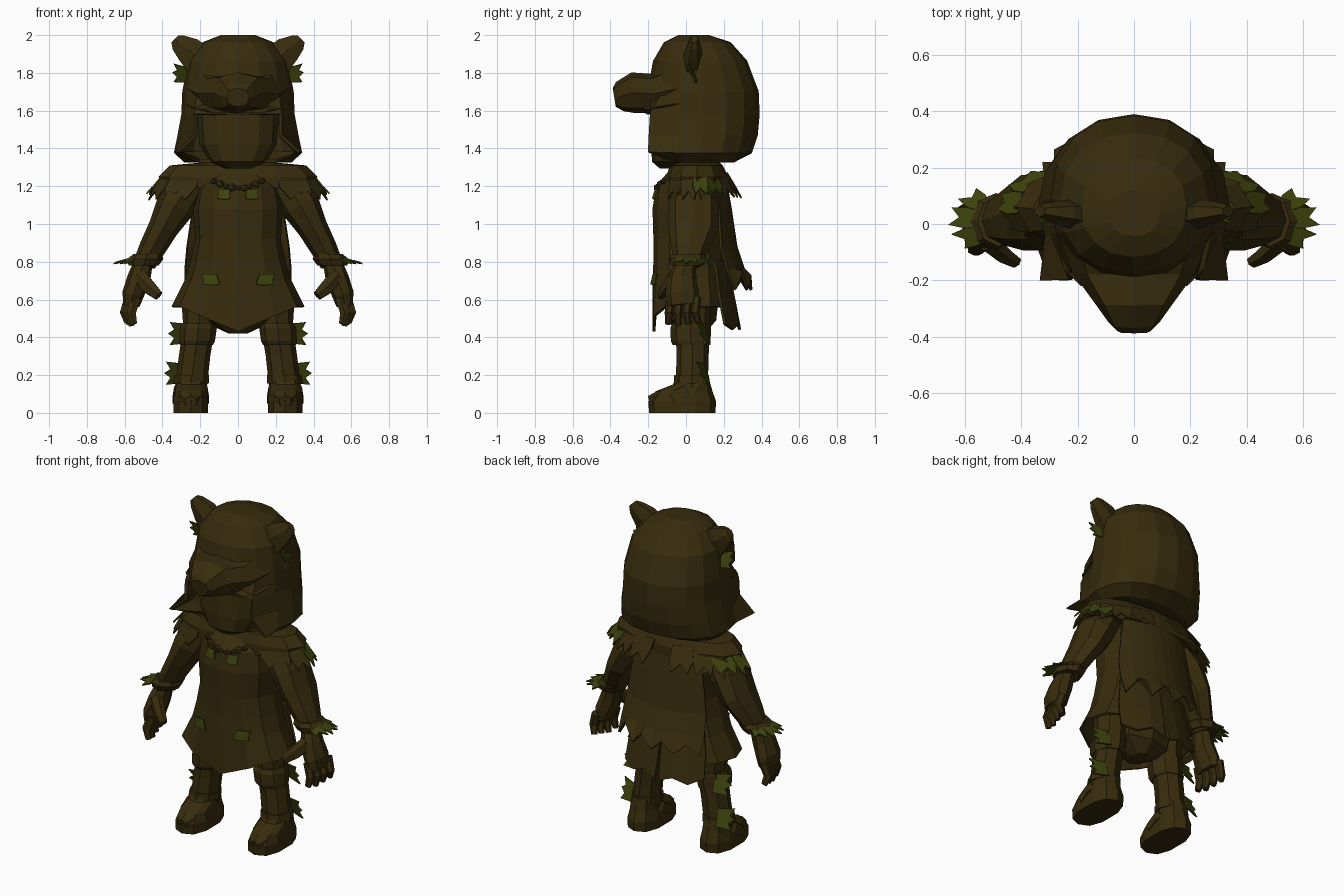
import bpy, bmesh, math, random
from mathutils import Vector

random.seed(4)
cube = bpy.data.objects.get("Cube")
if cube:
    bpy.data.objects.remove(cube, do_unlink=True)


def material(name, rgb):
    m = bpy.data.materials.new(name)
    m.use_nodes = True
    m.diffuse_color = (*rgb, 1)
    m.node_tree.nodes["Principled BSDF"].inputs["Base Color"].default_value = (*rgb, 1)
    return m


BROWN = material("dark brown", (0.038, 0.025, 0.004))
GREEN = material("leaf green", (0.046, 0.057, 0.004))
RAGGED = [(0, 0), (1, -.1), (.75, .25), (1.1, .5), (.75, .7), (1, 1.1), (0, 1)]
PATCH = [(0, .1), (.5, 0), (1, .1), (.9, .5), (1, 1), (.1, 1)]


def finish(name, bm, mat=BROWN, pair=False, thick=0):
    bmesh.ops.recalc_face_normals(bm, faces=bm.faces[:])
    mesh = bpy.data.meshes.new(name)
    bm.to_mesh(mesh)
    bm.free()
    mesh.materials.append(mat)
    ob = bpy.data.objects.new(name, mesh)
    bpy.context.collection.objects.link(ob)
    if thick:
        s = ob.modifiers.new("thickness", 'SOLIDIFY')
        s.thickness, s.offset = thick, 0
    if pair:
        ob.modifiers.new("mirror", 'MIRROR')
    return ob


def tube(bm, path, sides=8, flat=False, power=1.0, caps=True):
    """Skin rings (x, y, z, r_across, r_deep) along a path; flat keeps rings level."""
    pts = [Vector(p[:3]) for p in path]
    rings = []
    for i, p in enumerate(path):
        d = (pts[min(i + 1, len(pts) - 1)] - pts[max(i - 1, 0)]).normalized()
        if flat:
            d = Vector((0, 0, 1))
        v = Vector((0, 0, 1)) if abs(d.y) > 0.8 else Vector((0, 1, 0))
        u = v.cross(d).normalized()
        v = d.cross(u)
        ring = []
        for k in range(sides):
            a = math.tau * k / sides - math.pi / 2
            c, s = math.cos(a), math.sin(a)
            c = math.copysign(abs(c) ** power, c)
            s = math.copysign(abs(s) ** power, s)
            ring.append(bm.verts.new(pts[i] + u * c * p[3] + v * s * p[4]))
        rings.append(ring)
    for a, b in zip(rings, rings[1:]):
        for k in range(sides):
            j = (k + 1) % sides
            bm.faces.new((a[k], a[j], b[j], b[k]))
    if caps:
        bm.faces.new(rings[0])
        bm.faces.new(rings[-1])
    return rings


def part(name, path, pair=False, **kw):
    bm = bmesh.new()
    tube(bm, path, **kw)
    return finish(name, bm, pair=pair)


def fringe(name, c, base, tip, drop, n, start, end, mat=BROWN):
    """Row of broad forked tufts round an ellipse."""
    bm = bmesh.new()

    def at(t, k, z):
        a = math.radians(start + (end - start) * t)
        rx, ry = (b + (e - b) * k for b, e in zip(base, tip))
        return bm.verts.new((c[0] + rx * math.cos(a), c[1] + ry * math.sin(a), c[2] + z))
    for i in range(n):
        f = random.uniform(0.8, 1.1)
        bm.faces.new((at(i / n, 0, 0), at((i + 1) / n, 0, 0), at((i + 1) / n, .5, drop * .5),
                      at((i + .85) / n, 1, drop * f), at((i + .5) / n, .65, drop * .65),
                      at((i + .2) / n, 1, drop), at(i / n, .5, drop * .5)))
    return finish(name, bm, mat, True, 0.008)


def leaf(name, origin, u, v, shape):
    """Little plate spanned by u (outwards) and v (up), on both sides."""
    bm = bmesh.new()
    o, u, v = Vector(origin), Vector(u), Vector(v)
    bm.faces.new([bm.verts.new(o + u * a + v * b) for a, b in shape])
    return finish(name, bm, GREEN, True, 0.008)


def cloth(name, rows, cols, ragged):
    """Hanging sheet; rows are (z, y, x_left, x_right), last row jagged."""
    bm = bmesh.new()
    grid = []
    for r, (z, y, x0, x1) in enumerate(rows):
        line = []
        for k in range(cols + 1):
            x = x0 + (x1 - x0) * k / cols
            jag = ragged * (k % 2) * random.uniform(0.6, 1.2) if r == len(rows) - 1 else 0
            line.append(bm.verts.new((x, y - 1.1 * x * x, z + jag)))
        grid.append(line)
    for a, b in zip(grid, grid[1:]):
        for k in range(cols):
            bm.faces.new((a[k], a[k + 1], b[k + 1], b[k]))
    return finish(name, bm, thick=0.015)


# Beast hood with squared cheek flaps, opened at the front for the face
bm = bmesh.new()
hood = [(1.99, .04, .09, .08), (1.955, .06, .18, .17), (1.86, .075, .255, .24),
        (1.7, .09, .285, .285), (1.58, .09, .29, .29), (1.47, .085, .31, .285),
        (1.38, .07, .33, .27), (1.335, .07, .28, .18)]
rings = tube(bm, [(0, y, z, rx, ry) for z, y, rx, ry in hood], sides=16, flat=True, power=0.9)
for ring, x, y in zip(rings[4:7], (.27, .295, .325), (-.185, -.195, -.2)):
    for v in ring:
        if v.co.y < -.08 and abs(v.co.x) > .19:
            v.co.x, v.co.y = math.copysign(x if abs(v.co.x) > .24 else .225, v.co.x), min(v.co.y, y)
opening = []
for f in bm.faces:
    m = f.calc_center_median()
    if m.z < 1.58 and m.y < -0.08 and abs(m.x) < 0.215:
        opening.append(f)
bmesh.ops.delete(bm, geom=opening, context='FACES')
finish("hood", bm, thick=0.02)

# Snout, brow and ears of the hood
part("hood_snout", [(0, -.03, 1.72, .27, .14), (0, -.17, 1.69, .22, .105), (0, -.28, 1.695, .14, .108),
                    (0, -.35, 1.675, .09, .08), (0, -.38, 1.67, .06, .05)], power=0.8)
part("hood_upper_lip", [(0, -.02, 1.64, .28, .035), (0, -.16, 1.615, .25, .03), (0, -.22, 1.605, .19, .02)])
part("hood_ear", [(.19, .03, 1.85, .1, .06), (.26, .04, 1.92, .085, .045),
                  (.315, .045, 1.96, .055, .03), (.335, .045, 1.98, .03, .02)], pair=True, sides=6)
leaf("ear_leaf", (.27, .06, 1.75), (.07, -.02, .01), (0, -.03, .08), RAGGED)

# Face and neck
part("face", [(0, -.08, 1.295, .07, .06), (0, -.06, 1.33, .15, .12), (0, -.04, 1.42, .205, .145),
              (0, -.03, 1.62, .22, .15)], sides=12, flat=True, power=0.9)
part("neck", [(0, .03, 1.2, .11, .1), (0, .02, 1.36, .09, .09)], flat=True)

# Tunic with a pointed front hem
bm = bmesh.new()
rings = tube(bm, [(0, .03, 1.27, .16, .12), (0, .02, 1.2, .21, .17), (0, .02, 1.08, .23, .19),
                  (0, .02, .92, .22, .185), (0, .015, .8, .245, .18), (0, .015, .7, .275, .185),
                  (0, .01, .56, .345, .21)], sides=12, flat=True, power=0.85, caps=False)
for v in rings[-1]:
    if v.co.y < 0:
        t = max(0, 1 - abs(v.co.x) / 0.3)
        v.co.z -= 0.13 * t
        v.co.y += 0.03 * t
finish("tunic", bm, thick=0.015)
part("shorts", [(0, .03, .42, .05, .07), (0, .03, .49, .2, .13), (0, .03, .68, .24, .15)], flat=True)

# Tattered cape and the two tails of the tunic below it
cloth("cape", [(1.28, .2, -.2, .2), (1.08, .235, -.24, .24), (.88, .265, -.27, .27),
               (.76, .305, -.28, .28), (.65, .345, -.28, .28)], 8, .09)
for side, word in ((1, "left"), (-1, "right")):
    cloth(word + "_tunic_tail", [(.8, .21, 0, side * .23), (.62, .25, side * .005, side * .26),
                                 (.44, .285, side * .015, side * .27)], 3, .04)

# Fur mantle on the shoulders
part("mantle", [(0, .06, 1.325, .2, .12), (0, .055, 1.31, .36, .14), (0, .06, 1.25, .42, .165),
                (0, .06, 1.19, .4, .165)], sides=12, flat=True, power=.9)
fringe("mantle_fringe", (0, .06, 1.25), (.41, .16), (.475, .19), -.12, 4, -60, 60)
fringe("mantle_back_fringe", (0, .07, 1.27), (.36, .15), (.42, .23), -.13, 2, 35, 80)
fringe("mantle_leaves", (0, .06, 1.245), (.415, .16), (.485, .19), -.085, 2, -8, 45, GREEN)

# Necklace
bm = bmesh.new()
for i in range(-4, 5):
    x = i * .032
    g = bmesh.ops.create_icosphere(bm, subdivisions=1, radius=0.018 + 0.007 * (i % 2))
    bmesh.ops.translate(bm, verts=g["verts"], vec=(x, -.15 + 2 * x * x, 1.19 + 2.2 * x * x))
finish("necklace_beads", bm)

# Leaf patches on the chest and waist
leaf("chest_leaf", (.04, -.178, 1.13), (.07, .016, 0), (0, .016, .055), PATCH)
leaf("waist_leaf", (.095, -.186, .675), (.09, .026, 0), (.01, .01, .06), PATCH)

# Arms and cuffs
part("sleeve", [(.25, .04, 1.22, .09, .1), (.33, .04, 1.1, .105, .135), (.395, .04, .98, .08, .135),
                (.455, .02, .87, .07, .1), (.495, .01, .79, .06, .075)], pair=True)
part("cuff", [(.48, .01, .84, .075, .09), (.49, .01, .815, .095, .1), (.5, .01, .78, .08, .085)],
     pair=True, flat=True)
fringe("cuff_leaves", (.5, .01, .825), (.05, .07), (.16, .125), -.035, 3, -60, 75, GREEN)

# Hands with fingers fanned front to back
bm = bmesh.new()
tube(bm, [(.5, 0, .8, .05, .055), (.525, -.02, .71, .062, .075), (.555, -.02, .63, .058, .09),
          (.565, -.015, .57, .045, .085)])
for k in range(4):
    y = -.08 + .046 * k
    out = .012 * k
    tube(bm, [(.54 + out, y, .61, .03, .024), (.565 + out, y - .01, .53, .028, .023),
              (.55 + out, y - .015 + .008 * k, .46 + .01 * abs(k - 1), .018, .016)], sides=6)
tube(bm, [(.52, -.06, .72, .045, .04), (.465, -.11, .66, .04, .03),
          (.42, -.135, .62, .028, .022)], sides=6)
finish("hand", bm, pair=True)

# Legs with wraps and leaves
part("leg", [(.2, .035, .6, .1, .1), (.205, .035, .46, .085, .09), (.23, .035, .3, .083, .085),
             (.25, .03, .13, .085, .085)], pair=True, flat=True)
part("knee_wrap", [(.208, .03, .475, .09, .1), (.21, .025, .45, .098, .108),
                   (.217, .025, .38, .095, .105), (.22, .03, .36, .088, .1)], pair=True, flat=True)
part("ankle_wrap", [(.245, .03, .2, .092, .092), (.25, .03, .155, .095, .095)], pair=True, flat=True)
for z, x in ((.37, .27), (.16, .29)):
    leaf("leg_leaf", (x, .125, z), (.09, -.03, 0), (0, -.035, .1), RAGGED)

# Boots with a strap and a toe cap
part("boot", [(.25, -.02, 0, .095, .175), (.25, -.02, .06, .095, .18), (.25, -.01, .115, .085, .15),
              (.25, .03, .15, .08, .1), (.25, .035, .19, .075, .085)],
     pair=True, flat=True, sides=10, power=0.8)
part("boot_strap", [(.25, -.02, .07, .1, .1), (.25, -.05, .12, .092, .1)], pair=True, sides=10, power=.8)
part("toe_cap", [(.25, -.1, .05, .08, .05), (.25, -.15, .07, .07, .05), (.25, -.195, .06, .035, .03)],
     pair=True, sides=6)
